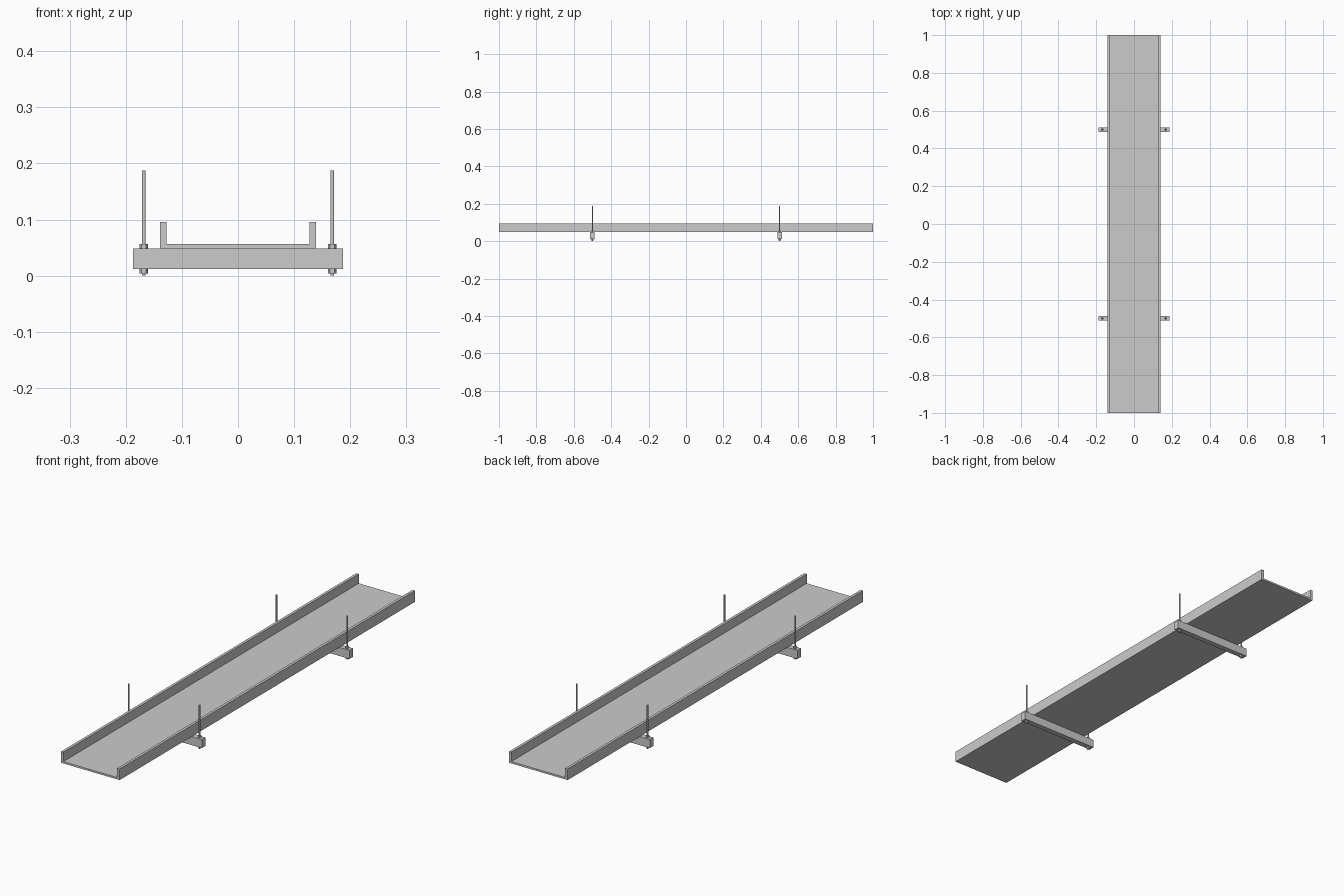
import bpy, bmesh, math

if "Cube" in bpy.data.objects:
    bpy.data.objects.remove(bpy.data.objects["Cube"])


def mesh_object(name, bm):
    bmesh.ops.recalc_face_normals(bm, faces=bm.faces[:])
    me = bpy.data.meshes.new(name)
    bm.to_mesh(me)
    bm.free()
    ob = bpy.data.objects.new(name, me)
    bpy.context.collection.objects.link(ob)
    return ob


def box(name, size, loc):
    bm = bmesh.new()
    bmesh.ops.create_cube(bm, size=1)
    bmesh.ops.scale(bm, vec=size, verts=bm.verts)
    ob = mesh_object(name, bm)
    ob.location = loc
    return ob


def prism(name, sides, radius, z0, z1, x, y):
    bm = bmesh.new()
    bmesh.ops.create_cone(bm, cap_ends=True, segments=sides, radius1=radius,
                          radius2=radius, depth=z1 - z0)
    ob = mesh_object(name, bm)
    ob.location = (x, y, (z0 + z1) / 2)
    if sides > 6:
        for p in ob.data.polygons:
            p.use_smooth = len(p.vertices) == 4
    else:
        ob.rotation_euler.z = math.radians(30)
    return ob


# Tray: U-shaped profile swept along y
W, T = 0.139, 0.0115
BASE, FLOOR, RIM = 0.048, 0.056, 0.096
profile = [(-W, BASE), (W, BASE), (W, RIM), (W - T, RIM), (W - T, FLOOR),
           (T - W, FLOOR), (T - W, RIM), (-W, RIM)]
bm = bmesh.new()
face = bm.faces.new([bm.verts.new((x, -1, z)) for x, z in profile])
ext = bmesh.ops.extrude_face_region(bm, geom=[face])
moved = [g for g in ext["geom"] if isinstance(g, bmesh.types.BMVert)]
# keep both end caps closed
bmesh.ops.translate(bm, vec=(0, 2, 0), verts=moved)
if not face.is_valid or len(bm.faces) < 10:
    bm.faces.new([v for v in bm.verts if v.co.y < 0])
mesh_object("cable_tray", bm)

# Hangers: cross beam with a threaded rod and two nuts at each end
BEAM_Z = 0.0115
for y, end in ((-0.5, "front"), (0.5, "back")):
    box(f"{end}_beam", (0.374, 0.024, BASE - BEAM_Z), (0, y, (BASE + BEAM_Z) / 2))
    for s, side in ((-1, "left"), (1, "right")):
        x = s * 0.168
        tag = f"{end}_{side}"
        prism(f"{tag}_rod", 16, 0.0034, 0.0, 0.187, x, y)
        prism(f"{tag}_upper_nut", 6, 0.0078, BASE, BASE + 0.008, x, y)
        prism(f"{tag}_lower_nut", 6, 0.0078, BEAM_Z - 0.0075, BEAM_Z, x, y)
